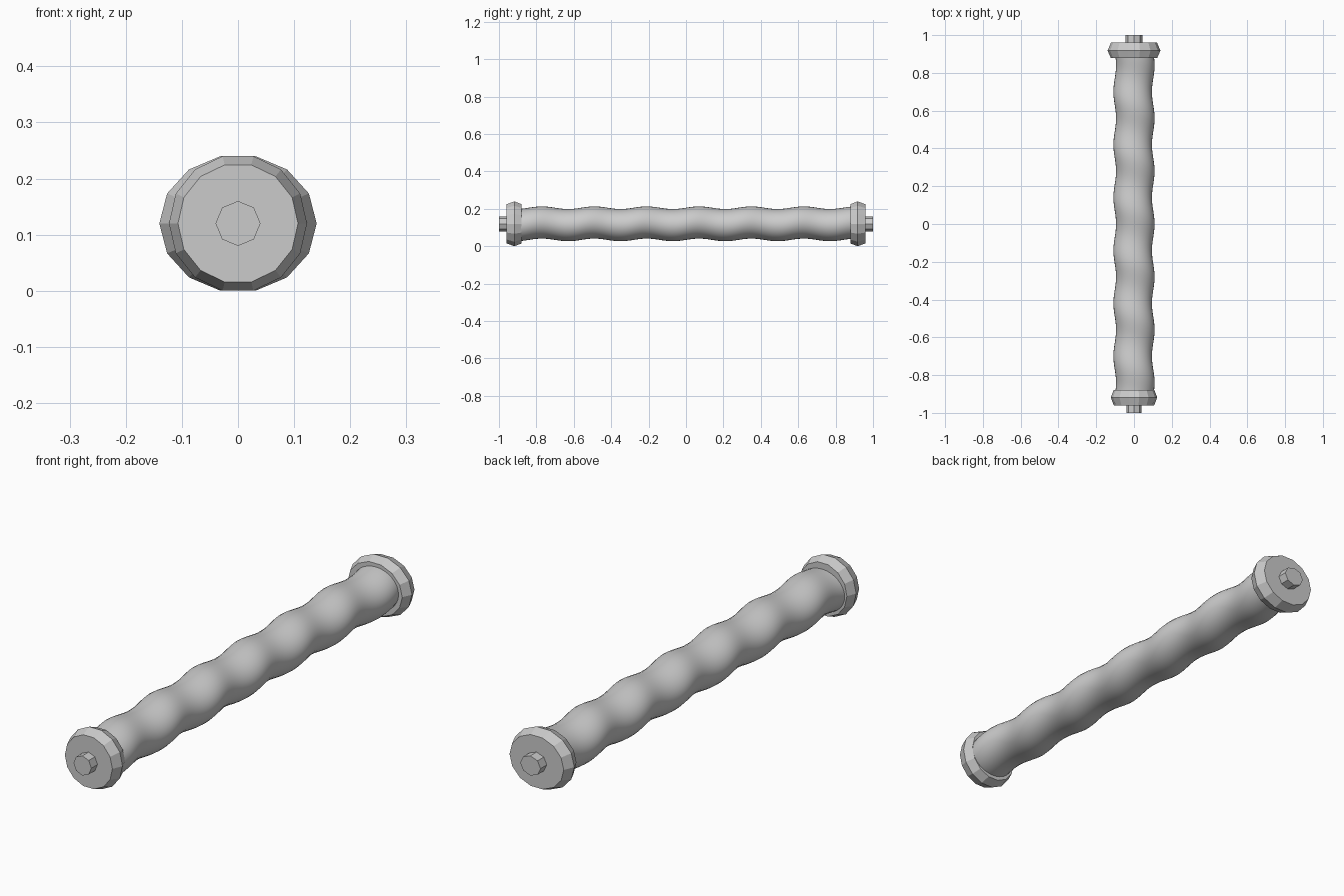
import bpy, bmesh, math

if "Cube" in bpy.data.objects:
    bpy.data.objects.remove(bpy.data.objects["Cube"])

grey = bpy.data.materials.new("plain_grey")
grey.diffuse_color = (0.6, 0.6, 0.6, 1)
grey.use_nodes = True
grey.node_tree.nodes["Principled BSDF"].inputs["Base Color"].default_value = grey.diffuse_color
ZC = 0.12


def loft(name, rings, smooth=False):
    """Skin a list of equal-length point rings and cap both ends."""
    bm = bmesh.new()
    vs = [[bm.verts.new(p) for p in r] for r in rings]
    n = len(rings[0])
    for a, b in zip(vs, vs[1:]):
        for i in range(n):
            j = (i + 1) % n
            bm.faces.new((a[i], a[j], b[j], b[i]))
    bm.faces.new(vs[0])
    bm.faces.new(vs[-1])
    bmesh.ops.recalc_face_normals(bm, faces=bm.faces)
    me = bpy.data.meshes.new(name)
    bm.to_mesh(me)
    bm.free()
    me.materials.append(grey)
    ob = bpy.data.objects.new(name, me)
    bpy.context.collection.objects.link(ob)
    if smooth:
        for p in me.polygons:
            p.use_smooth = len(p.vertices) == 4
    return ob


def ring(y, rx, rz, n, dx=0, dz=0):
    return [(dx + rx * math.cos(2 * math.pi * i / n), y,
             ZC + dz + rz * math.sin(2 * math.pi * i / n)) for i in range(n)]


# Spiralling rope-like shaft
PITCH, AMP, STEPS = 0.28, 0.007, 144
shaft = []
for k in range(STEPS + 1):
    y = -0.9 + 1.8 * k / STEPS
    a = 2 * math.pi * y / PITCH
    shaft.append(ring(y, 0.102, 0.086, 32, AMP * math.cos(a), AMP * math.sin(a)))
loft("twisted_shaft", shaft, True)

# Bevelled end collars and pins; the back pair is wider across
for label, side, wide in (("front", -1, 1.0), ("back", 1, 1.14)):
    profile = [(0.88, 0.108), (0.918, 0.123), (0.96, 0.107)]
    loft(label + "_collar", [ring(side * y, r * wide, r, 14) for y, r in profile])
    loft(label + "_pin", [ring(side * y, 0.04 * wide, 0.04, 8) for y in (0.95, 1.0)])
